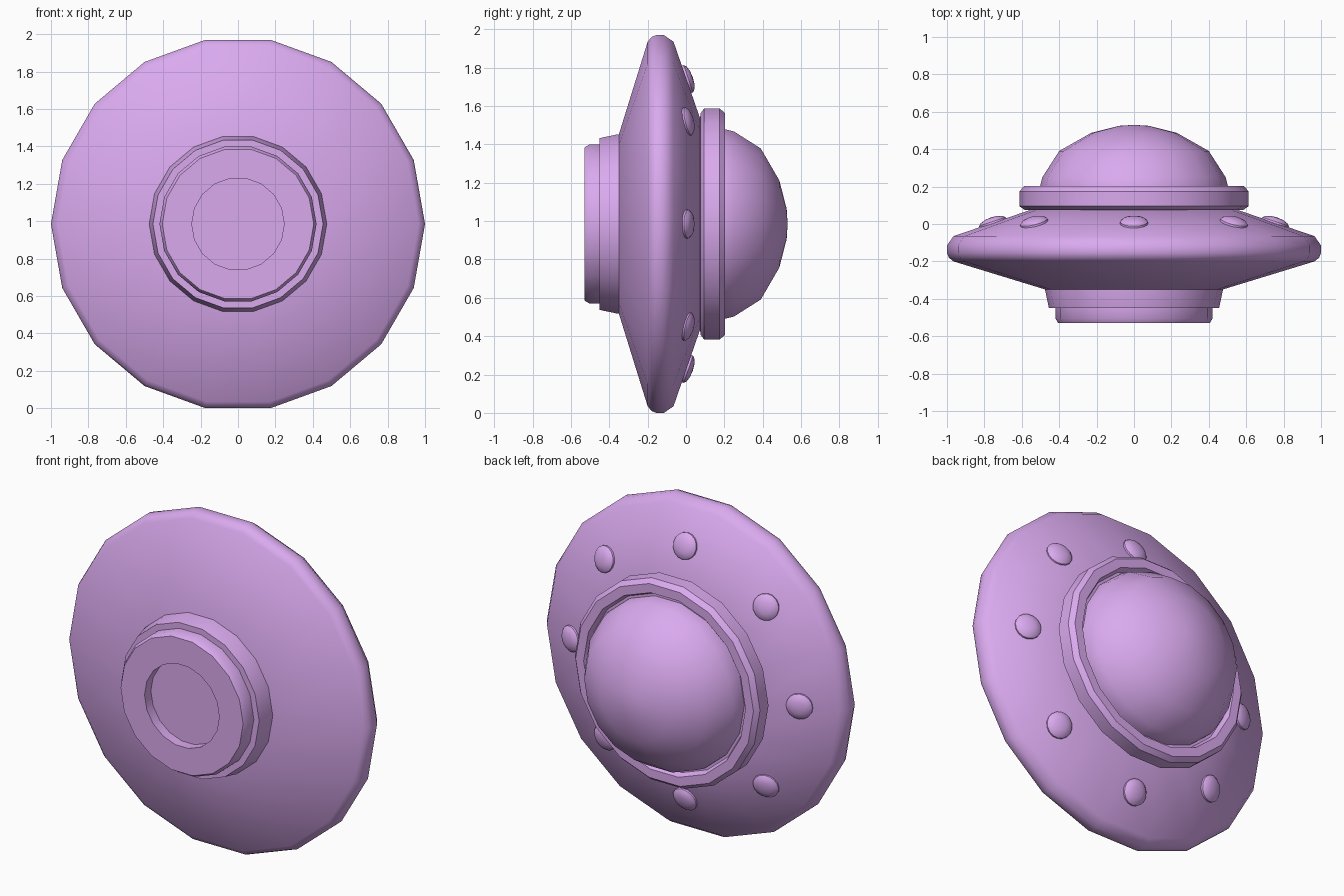
import bpy, bmesh, math
from mathutils import Matrix, Vector

if "Cube" in bpy.data.objects:
    bpy.data.objects.remove(bpy.data.objects["Cube"])

CENTRE = Vector((0, 0, 0.985))
mat = bpy.data.materials.new("lilac")
mat.diffuse_color = (0.70, 0.40, 0.86, 1)
mat.use_nodes = True
mat.node_tree.nodes["Principled BSDF"].inputs["Base Color"].default_value = mat.diffuse_color


def lathe(name, profile, sides=18, closed=False, matrix=None):
    """Spin (radius, height) points around the y axis; radius 0 makes a pole."""
    bm = bmesh.new()
    rings = []
    for r, h in profile:
        if r == 0:
            rings.append([bm.verts.new((0, h, 0))] * sides)
        else:
            rings.append([bm.verts.new((r * math.cos(a), h, r * math.sin(a)))
                          for a in (2 * math.pi * i / sides for i in range(sides))])
    pairs = list(zip(rings, rings[1:]))
    if closed:
        pairs.append((rings[-1], rings[0]))
    for a, b in pairs:
        for i in range(sides):
            j = (i + 1) % sides
            quad = list(dict.fromkeys((a[i], a[j], b[j], b[i])))
            bm.faces.new(quad)
    bmesh.ops.recalc_face_normals(bm, faces=bm.faces)
    bm.transform(matrix or Matrix.Translation(CENTRE))
    mesh = bpy.data.meshes.new(name)
    bm.to_mesh(mesh)
    bm.free()
    mesh.materials.append(mat)
    ob = bpy.data.objects.new(name, mesh)
    bpy.context.collection.objects.link(ob)
    bpy.ops.object.select_all(action='DESELECT')
    ob.select_set(True)
    bpy.context.view_layer.objects.active = ob
    bpy.ops.object.shade_smooth_by_angle(angle=math.radians(40))
    return ob


# main disc
lathe("saucer_hull", [(0, -0.35), (0.475, -0.35), (0.965, -0.20), (0.99, -0.18),
                      (1.0, -0.155), (1.0, -0.115), (0.965, -0.065),
                      (0.54, 0.08), (0, 0.08)])

# stepped collar under the disc
lathe("lower_collar", [(0, -0.34), (0.475, -0.34), (0.475, -0.355), (0.455, -0.45), (0, -0.45)])

# thruster with a round recess
lathe("thruster", [(0, -0.44), (0.42, -0.44), (0.42, -0.505), (0.405, -0.53),
                   (0.247, -0.53), (0.247, -0.47), (0, -0.47)])

# ring around the cockpit
lathe("dome_ring", [(0.48, 0.07), (0.585, 0.075), (0.612, 0.095), (0.612, 0.175),
                    (0.588, 0.203), (0.535, 0.203), (0.52, 0.17), (0.48, 0.17)], closed=True)

# cockpit dome
lathe("dome", [(0, 0.09), (0.505, 0.09), (0.505, 0.19), (0.49, 0.25), (0.40, 0.39),
               (0.23, 0.487), (0.08, 0.525), (0, 0.53)])

# eight round lights, tilted to lie on the upper slope
slope = math.atan2(0.145, 0.425)
for k in range(8):
    m = (Matrix.Translation(CENTRE) @ Matrix.Rotation(k * math.pi / 4, 4, 'Y')
         @ Matrix.Translation((0.755, 0.005, 0)) @ Matrix.Rotation(-slope, 4, 'Z'))
    lathe(f"light_{k + 1}", [(0, -0.01), (0.076, -0.01), (0.075, 0.008), (0.062, 0.02),
                             (0.035, 0.029), (0, 0.032)], sides=16, matrix=m)
